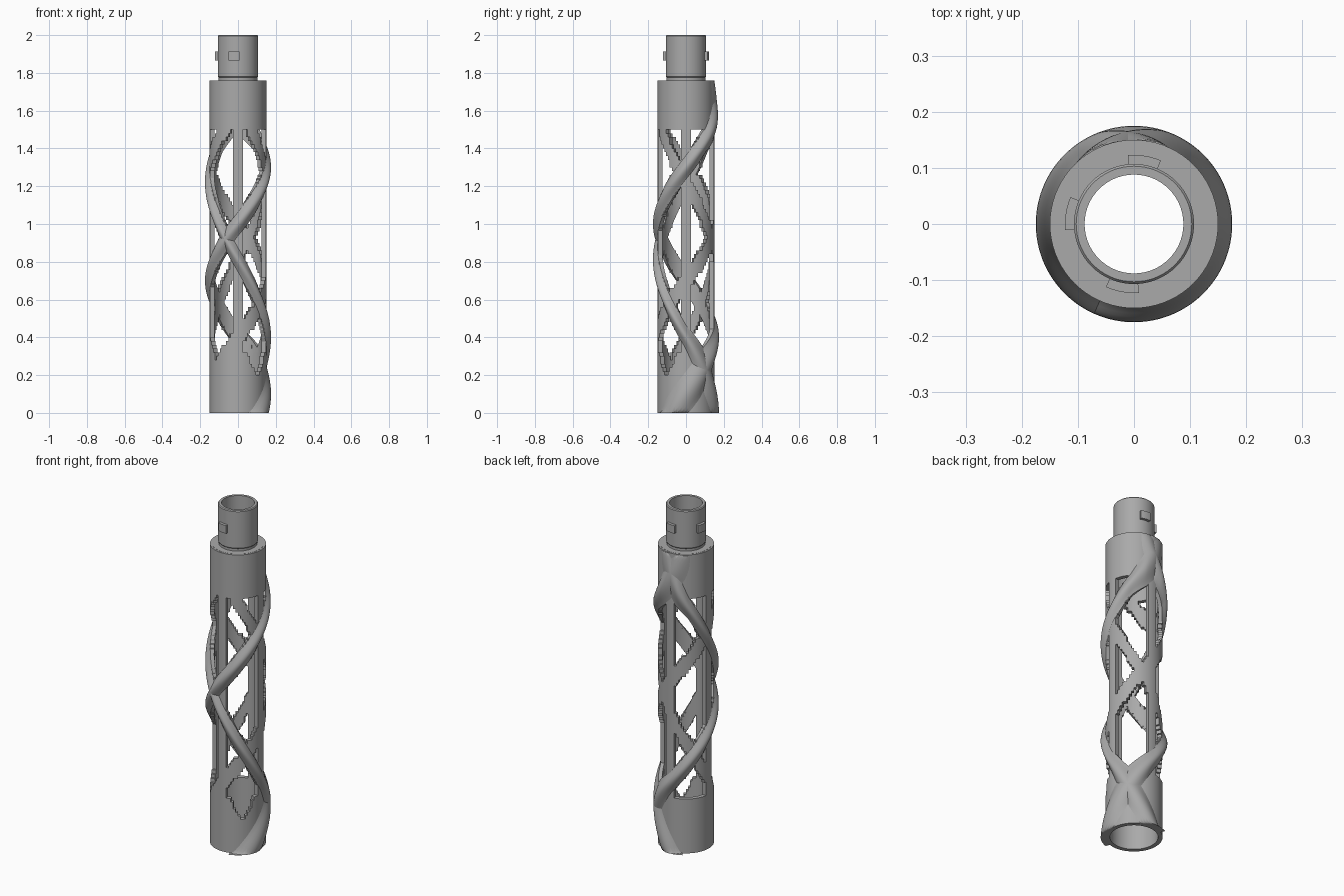
import bpy, bmesh
from math import sin, cos, pi, radians, degrees

if "Cube" in bpy.data.objects:
    bpy.data.objects.remove(bpy.data.objects["Cube"], do_unlink=True)

grey = bpy.data.materials.new("plain_grey")
grey.use_nodes = True
grey.diffuse_color = (0.4, 0.4, 0.4, 1)
grey.node_tree.nodes["Principled BSDF"].inputs["Base Color"].default_value = (0.4, 0.4, 0.4, 1)

INNER, OUTER = 0.126, 0.15
COLLAR_LOW, COLLAR_HIGH, SHOULDER, TOP = 0.32, 1.5, 1.76, 2.0
SEGS, ROW = 72, 0.02
ROWS = round(SHOULDER / ROW)
# Strands: angle and height of a point on the helix, then climb per degree
CROSS_ANGLE, CROSS_Z = -114, 0.92
CLIMB_A, CLIMB_B = 1.2 / 360, -1.64 / 360


def polar(r, deg, z):
    return (r * cos(radians(deg)), r * sin(radians(deg)), z)


def finish(name, bm, smooth=35):
    bmesh.ops.recalc_face_normals(bm, faces=bm.faces)
    mesh = bpy.data.meshes.new(name)
    bm.to_mesh(mesh)
    bm.free()
    mesh.materials.append(grey)
    ob = bpy.data.objects.new(name, mesh)
    bpy.context.collection.objects.link(ob)
    bpy.ops.object.select_all(action='DESELECT')
    ob.select_set(True)
    bpy.context.view_layer.objects.active = ob
    bpy.ops.object.shade_smooth_by_angle(angle=radians(smooth))
    return ob


def near_strand(deg, z, turn, climb, half):
    """True where a point lies on a helical band."""
    for lap in (-2, -1, 0, 1, 2):
        d = deg - CROSS_ANGLE - turn + 360 * lap
        if abs(z - CROSS_Z - climb * d) < half:
            return True
    return False


def solid(col, row):
    """Rule for which cells of the cage wall are filled."""
    if not 0 <= row < ROWS:
        return False
    deg, z = (col % SEGS + 0.5) * 360 / SEGS, (row + 0.5) * ROW
    off = (deg + 45) % 90 - 45
    floor = COLLAR_LOW
    if deg > 180:                      # scooped sills on the front windows
        floor = 0.2 + 0.12 * min(1, ((45 - abs(off)) / 24) ** 2)
    if z < floor or z > COLLAR_HIGH or abs(off) < 10:
        return True
    return any(near_strand(deg, z, turn, climb, 0.06)
               for turn in (0, 180) for climb in (CLIMB_A, CLIMB_B))


# Cage wall: collars, uprights and stepped helical bands
bm = bmesh.new()
cache = {}


def corner(r, col, row):
    key = (r, col % SEGS, row)
    if key not in cache:
        cache[key] = bm.verts.new(polar(r, col * 360 / SEGS, row * ROW))
    return cache[key]


for c in range(SEGS):
    for r in range(ROWS):
        if not solid(c, r):
            continue
        ring = [(c, r), (c + 1, r), (c + 1, r + 1), (c, r + 1)]
        bm.faces.new([corner(OUTER, *p) for p in ring])
        bm.faces.new([corner(INNER, *p) for p in reversed(ring)])
        sides = [(c, r - 1), (c + 1, r), (c, r + 1), (c - 1, r)]
        for i, cell in enumerate(sides):
            if not solid(*cell):
                a, b = ring[i], ring[(i + 1) % 4]
                bm.faces.new([corner(OUTER, *b), corner(OUTER, *a),
                              corner(INNER, *a), corner(INNER, *b)])
finish("cage_wall", bm)


# Raised smooth strands wrapping the cage
def strand(name, climb):
    bm = bmesh.new()
    low, high, steps, across = -0.14, 1.76, 150, 12
    rings = []
    for i in range(steps + 1):
        zc = low + (high - low) * i / steps
        deg = CROSS_ANGLE + (zc - CROSS_Z) / climb
        blend = min(1, max(0, (0.4 - zc) / 0.2, (zc - 1.45) / 0.15))
        half = 0.068 + 0.06 * blend
        fade = min(1, max(0, (SHOULDER - zc) / 0.22))
        pts = []
        for j in range(across + 1):
            s = -1 + 2 * j / across
            r = OUTER - 0.002 + 0.027 * fade * cos(s * pi / 2) ** 1.3 if abs(s) < 1 else OUTER - 0.002
            pts.append((r, s))
        pts += [(INNER + 0.002, 1), (INNER + 0.002, -1)]
        rings.append([bm.verts.new(polar(r, deg, min(SHOULDER - 0.004, max(0, zc + s * half))))
                      for r, s in pts])
    n = len(rings[0])
    for a, b in zip(rings, rings[1:]):
        for j in range(n):
            k = (j + 1) % n
            bm.faces.new((a[j], a[k], b[k], b[j]))
    bm.faces.new(rings[0])
    bm.faces.new(rings[-1])
    bmesh.ops.remove_doubles(bm, verts=bm.verts, dist=0.0001)
    finish(name, bm, 50)


strand("rising_strand", CLIMB_A)
strand("falling_strand", CLIMB_B)


# Turned neck with shoulder and bore
def lathe(name, profile, segs=72):
    bm = bmesh.new()
    rings = [[bm.verts.new(polar(r, i * 360 / segs, z)) for i in range(segs)] for r, z in profile]
    for a, b in zip(rings, rings[1:] + rings[:1]):
        for i in range(segs):
            k = (i + 1) % segs
            bm.faces.new((a[i], a[k], b[k], b[i]))
    finish(name, bm)


lathe("neck", [(0.088, 1.72), (0.14, 1.72), (0.14, SHOULDER + 0.001), (0.103, SHOULDER + 0.001),
               (0.103, 1.775), (0.107, 1.78), (0.107, 1.995), (0.103, TOP), (0.088, TOP)])


# Locking lugs on the neck
def lug(name, middle):
    bm = bmesh.new()
    rings = []
    for i in range(7):
        deg = middle - 14 + 28 * i / 6
        rings.append([bm.verts.new(polar(r, deg, z)) for r, z in
                      ((0.1, 1.865), (0.123, 1.865), (0.123, 1.912), (0.1, 1.912))])
    for a, b in zip(rings, rings[1:]):
        for j in range(4):
            k = (j + 1) % 4
            bm.faces.new((a[j], a[k], b[k], b[j]))
    bm.faces.new(rings[0])
    bm.faces.new(rings[-1])
    finish(name, bm)


for name, middle in (("back_lug", 81), ("right_lug", 171), ("front_lug", 260)):
    lug(name, middle)
